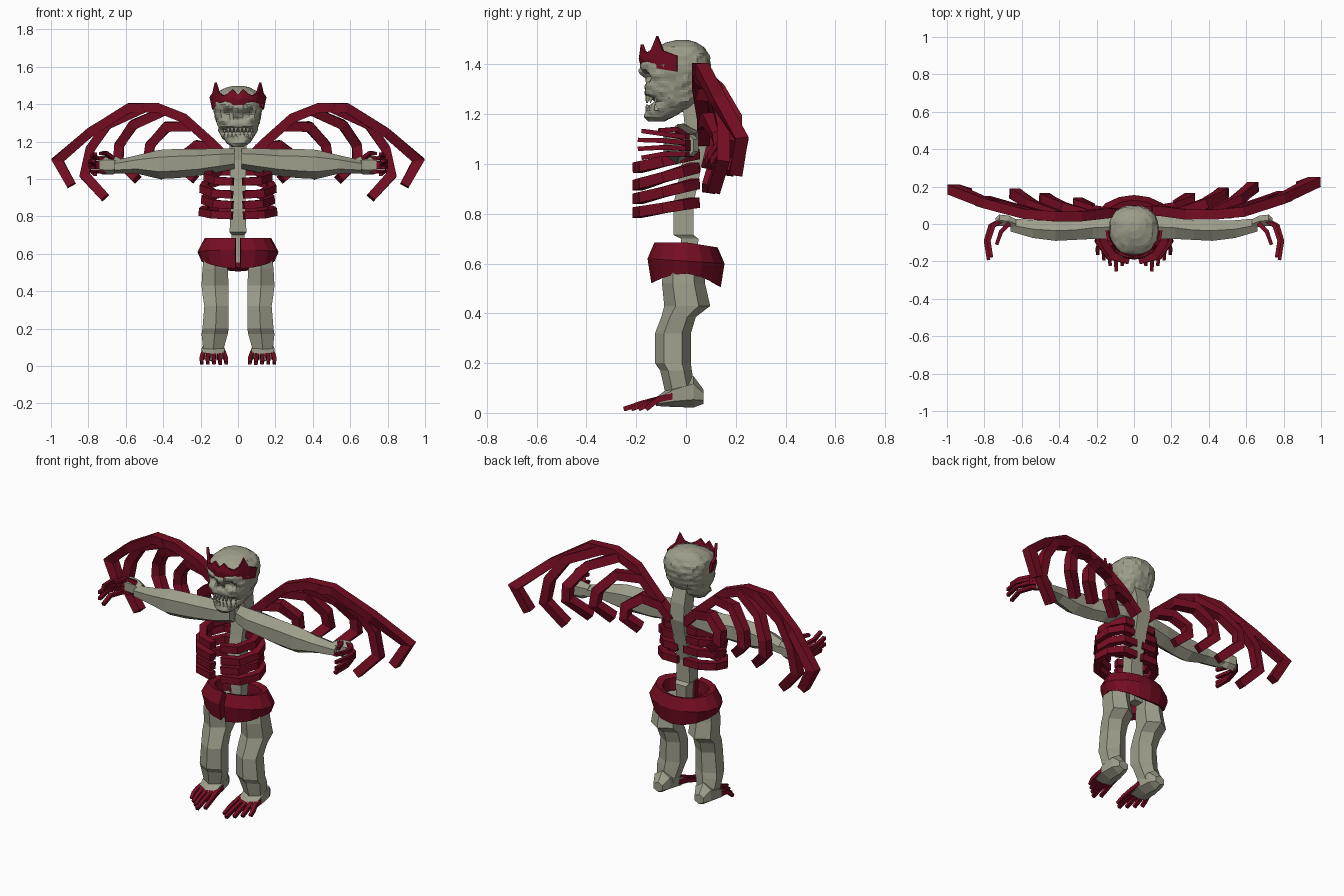
import bpy, bmesh, math
from mathutils import Vector as V, noise

if "Cube" in bpy.data.objects:
    bpy.data.objects.remove(bpy.data.objects["Cube"])


def material(name, rgb):
    m = bpy.data.materials.new(name)
    m.diffuse_color = (*rgb, 1)
    m.use_nodes = True
    m.node_tree.nodes["Principled BSDF"].inputs["Base Color"].default_value = m.diffuse_color
    return m


RED = material("crimson", (0.18, 0.004, 0.016))
BONE = material("bone", (0.34, 0.34, 0.26))


def loft(name, rings, mat, mirror=False):
    """Skin a list of equal rings and cap both ends."""
    bm = bmesh.new()
    vs = [[bm.verts.new(p) for p in r] for r in rings]
    n = len(vs[0])
    for a, b in zip(vs, vs[1:]):
        for i in range(n):
            j = (i + 1) % n
            bm.faces.new((a[i], a[j], b[j], b[i]))
    bm.faces.new(vs[0][::-1])
    bm.faces.new(vs[-1])
    bmesh.ops.recalc_face_normals(bm, faces=bm.faces)
    me = bpy.data.meshes.new(name)
    bm.to_mesh(me)
    bm.free()
    me.materials.append(mat)
    ob = bpy.data.objects.new(name, me)
    bpy.context.collection.objects.link(ob)
    if mirror:
        ob.modifiers.new("mirror", 'MIRROR').use_mirror_merge = False
    return ob


def ring(c, a, b, n):
    """n-gon around c with half axes a and b."""
    k = 1 / math.cos(math.pi / n)
    ang = [math.tau * (i + 0.5) / n for i in range(n)]
    return [c + (a * math.cos(t) + b * math.sin(t)) * k for t in ang]


def bar(name, pts, w, h, ref, mat=RED, taper=1.0, mirror=True):
    """Square-section bar along a path; h is measured along ref."""
    pts = [V(p) for p in pts]
    rings, last = [], len(pts) - 1
    for i, p in enumerate(pts):
        d0 = (pts[max(i, 1)] - pts[max(i, 1) - 1]).normalized()
        j = min(i, last - 1)
        d1 = (pts[j + 1] - pts[j]).normalized()
        t = (d0 + d1).normalized()
        side = t.cross(V(ref)).normalized()
        up = side.cross(t)
        s = 1 + (taper - 1) * i / last
        miter = 1 / max(0.75, t.dot(d0))
        rings.append(ring(p, side * w / 2 * s * miter, up * h / 2 * s, 4))
    return loft(name, rings, mat, mirror)


X, Y, Z = V((1, 0, 0)), V((0, 1, 0)), V((0, 0, 1))

# Spine column: z, y front, y back, half width
loft("spine", [ring(V((0, (f + b) / 2, z)), X * w, Y * (b - f) / 2, 4) for z, f, b, w in [
    (.55, -.02, .04, .03), (.70, -.02, .05, .035), (.715, -.05, .03, .045), (.84, -.05, .03, .04),
    (.98, -.02, .06, .04), (1.1, 0, .09, .045), (1.2, -.01, .08, .045), (1.3, -.03, .05, .04)]], BONE)

# Arms: x, y front, y back, z low, z high
loft("arm", [ring(V((x, (f + b) / 2, (l + h) / 2)), Y * (b - f) / 2, Z * (h - l) / 2, 6) for x, f, b, l, h in [
    (.02, -.05, .04, 1.06, 1.155), (.1, -.08, .05, 1.045, 1.155), (.22, -.08, .04, 1.025, 1.15),
    (.32, -.085, .02, 1.015, 1.15), (.42, -.09, .02, 1.01, 1.145), (.54, -.075, .02, 1.035, 1.12),
    (.66, -.04, .03, 1.035, 1.095)]], BONE, True)

# Hands, fingers and thumbs
loft("palm", [ring(V((x, y, 1.075)), Y * a, Z * b, 6) for x, y, a, b in [
    (.63, 0, .025, .03), (.67, .015, .03, .045), (.72, .02, .03, .045), (.74, .01, .02, .04)]], BONE, True)
for i in range(4):
    z = 1.04 + .023 * i
    e = abs(i - 1.5) * .015
    bar("finger", [(.71, .02, z), (.775 - e, -.01, z), (.80 - e, -.09, z + .004 * i),
                   (.785 - e, -.20 + e, z - .015 + .013 * i)], .025, .023, Z, taper=.75)
bar("thumb", [(.67, 0, 1.11), (.71, -.04, 1.14), (.735, -.11, 1.135)], .024, .022, Z, taper=.75)

# Legs: z, y front, y back, x inner, x outer
loft("leg", [ring(V(((i + o) / 2, (f + b) / 2, z)), X * (o - i) / 2, Y * (b - f) / 2, 6) for z, f, b, i, o in [
    (.60, -.08, .06, .06, .18), (.52, -.085, .065, .055, .19), (.43, -.075, .085, .05, .195),
    (.385, -.09, .03, .05, .19), (.32, -.115, .01, .05, .18), (.20, -.115, .01, .05, .19),
    (.17, -.095, .015, .055, .195), (.08, -.075, .03, .08, .185)]], BONE, True)

# Feet: y, x inner, x outer, z low, z high
loft("foot", [ring(V(((i + o) / 2, y, (l + h) / 2)), X * (o - i) / 2, Z * (h - l) / 2, 6) for y, i, o, l, h in [
    (.07, .105, .165, .04, .09), (.03, .085, .185, .03, .14), (-.05, .07, .195, .03, .11),
    (-.12, .08, .185, .03, .06)]], BONE, True)
for i in range(5):
    u = i / 4 - .5
    tip = -.25 + .03 * abs(i - 1)
    bar("toe", [(.13 + .1 * u, -.04, .07), (.13 + .115 * u, -.11, .055),
                (.13 + .13 * u, (tip - .11) / 2, .038), (.128 + .13 * u, tip, .015)], .026, .026, Z, taper=.7)

# Ribs: back height, front height, width factor
for zb, zf, s in [(1.04, .985, .88), (.985, .915, 1), (.92, .86, .95), (.845, .805, 1.02)]:
    path = [(.02, .035), (.11, .035), (.17, -.02), (.185, -.09), (.13, -.17), (.03, -.195)]
    bar("rib", [(x * s, y, zb + (zf - zb) * (.035 - y) / .23) for x, y in path], .04, .042, Z)

# Pelvis ring, split at the front
rings = []
for i in range(17):
    t = math.radians(-86 + 352 * i / 16)
    c, s = math.cos(t), math.sin(t)
    low = .56 - .04 * s * s - (.015 * s if s > 0 else 0)
    top = .685 - .02 * max(s, 0)
    prof = [(.82, top), (1, .61 - .01 * s), (.9, low), (.66, low + .02), (.62, .61), (.64, top - .01)]
    rings.append([V((.217 * r * c, .155 * r * s, z)) for r, z in prof])
loft("pelvis", rings, RED)

# Wings: leading edge ending in the outer spar, then the inner spars; one side is swept back a bit more
EDGE = [(.04, .07, 1.09), (.15, .07, 1.2), (.29, .05, 1.325), (.43, .05, 1.38), (.58, .065, 1.38),
        (.79, .135, 1.25), (.965, .225, 1.1), (.89, .2, .965)]
SPARS = [[(.5, .055, 1.38), (.7, .12, 1.29), (.79, .15, 1.16), (.82, .15, 1.02), (.71, .11, .9)],
         [(.4, .055, 1.36), (.56, .13, 1.29), (.635, .2, 1.18), (.64, .2, 1.1), (.54, .12, 1.0)],
         [(.24, .06, 1.28), (.38, .11, 1.28), (.47, .16, 1.18), (.48, .17, 1.1), (.4, .11, 1.02)],
         [(.1, .07, 1.16), (.22, .09, 1.18), (.3, .13, 1.12), (.3, .14, 1.06), (.23, .1, 1.0)]]
for side, sweep in ((1, 1), (-1, .82)):
    for k, path in enumerate([EDGE] + SPARS):
        bar("wing_spar" if k else "wing_edge", [(x * side, y * sweep, z) for x, y, z in path],
            .05, .053, Y, mirror=False)

# Skull: z, y front, y back, half width
prof = [(1.17, -.15, -.09, .03), (1.19, -.168, -.05, .06), (1.225, -.16, .015, .085), (1.25, -.125, .045, .1),
        (1.28, -.165, .06, .108), (1.32, -.163, .08, .12), (1.36, -.17, .092, .128), (1.4, -.175, .098, .132),
        (1.44, -.16, .09, .128), (1.47, -.12, .07, .1), (1.49, -.07, .04, .06), (1.498, -.04, .01, .025)]
rings = []
for k in range(37):
    z = 1.17 + .328 * k / 36
    a, b = next((p, q) for p, q in zip(prof, prof[1:]) if z <= q[0] + 1e-6)
    u = (z - a[0]) / (b[0] - a[0])
    f, bk, w = (a[i] + (b[i] - a[i]) * u for i in (1, 2, 3))
    row = []
    for i in range(44):
        t = math.tau * i / 44
        c, s = math.cos(t), math.sin(t)
        x = w * math.copysign(abs(c) ** .8, c)
        y = (f + bk) / 2 + (bk - f) / 2 * math.copysign(abs(s) ** .8, s)
        if s < 0:   # eye sockets, nose, brow and cheekbones
            def blob(px, pz, r):
                return math.exp(-((abs(x) - px) ** 2 + (z - pz) ** 2) / r ** 2)
            y += .035 * blob(.055, 1.35, .022) - .02 * blob(0, 1.37, .02) - .02 * blob(.06, 1.39, .025)
            y += .02 * blob(0, 1.325, .016) - .018 * blob(.07, 1.31, .025)
        p = V((x, y, z))
        row.append(p + V((c, s, 0)) * .008 * noise.noise(p * 38))
    rings.append(row)
loft("skull", rings, BONE)

# Teeth
for i in range(4):
    x = .012 + .02 * i
    y = -.155 + .004 * i * i
    for z0, z1 in ((1.275, 1.245), (1.215, 1.24)):
        loft("tooth", [ring(V((x, y, z0)), X * .009, Y * .009, 4),
                       ring(V((x, y - .004, z1)), X * .002, Y * .002, 4)], BONE, True)

# Crown: band around the brow with a few points
half = [1.435, 1.445, 1.455, 1.515, 1.46, 1.445, 1.455, 1.48]
tops = half + [1.45] + half[::-1]
rings = []
for i, top in enumerate(tops):
    t = math.radians(-178 + 176 * i / 16)
    c, s = math.cos(t), math.sin(t)
    low = 1.37 + .025 * abs(s)
    rings.append([V((c * rx, -.03 + s * ry, z)) for rx, ry, z in [
        (.139, .153, low), (.145, .16, (low + top) / 2), (.152, .155, top), (.138, .142, top), (.12, .13, low)]])
loft("crown", rings, RED)
